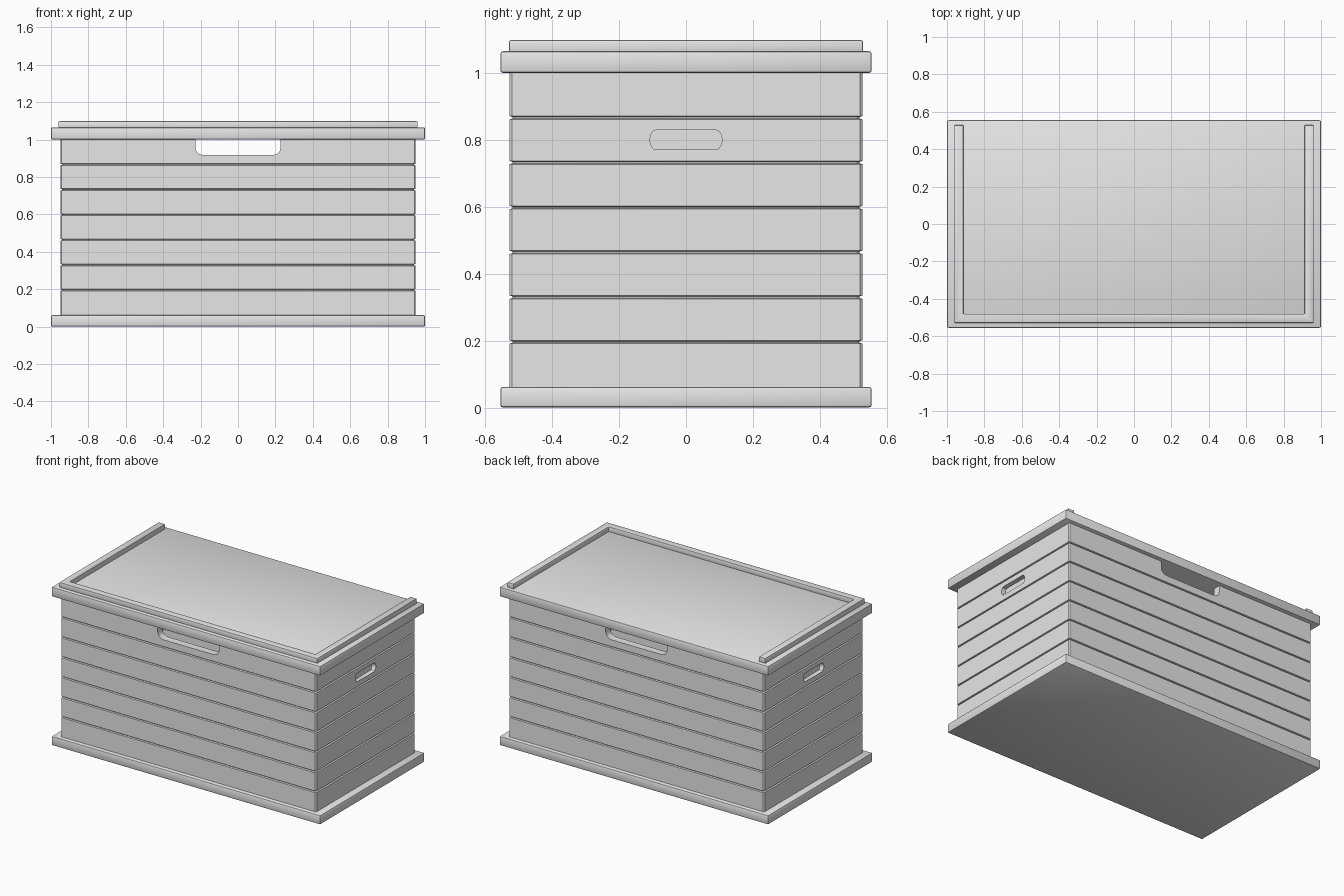
import bpy, bmesh

if "Cube" in bpy.data.objects:
    bpy.data.objects.remove(bpy.data.objects["Cube"])

grey = bpy.data.materials.new("light_grey")
grey.diffuse_color = (0.8, 0.8, 0.8, 1)
grey.use_nodes = True
grey.node_tree.nodes["Principled BSDF"].inputs["Base Color"].default_value = grey.diffuse_color


def make(name, bm):
    bmesh.ops.recalc_face_normals(bm, faces=bm.faces)
    me = bpy.data.meshes.new(name)
    bm.to_mesh(me)
    bm.free()
    ob = bpy.data.objects.new(name, me)
    bpy.context.collection.objects.link(ob)
    me.materials.append(grey)
    return ob


def prism(name, pts, depth):
    """Extrude a closed 3D outline along the depth vector."""
    bm = bmesh.new()
    f = bm.faces.new([bm.verts.new(p) for p in pts])
    r = bmesh.ops.extrude_face_region(bm, geom=[f])
    vs = [g for g in r["geom"] if isinstance(g, bmesh.types.BMVert)]
    bmesh.ops.translate(bm, verts=vs, vec=depth)
    return make(name, bm)


def apply(ob, kind, **settings):
    m = ob.modifiers.new("mod", kind)
    for k, v in settings.items():
        setattr(m, k, v)
    bpy.ops.object.select_all(action='DESELECT')
    bpy.context.view_layer.objects.active = ob
    ob.select_set(True)
    bpy.ops.object.modifier_apply(modifier=m.name)


def slab(name, z0, z1):
    x, y = 1.0, 0.555
    ob = prism(name, [(-x, -y, z0), (x, -y, z0), (x, y, z0), (-x, y, z0)], (0, 0, z1 - z0))
    apply(ob, 'BEVEL', width=0.008, segments=2)
    return ob


# Base plate and lid
slab("base_plate", 0, 0.062)
slab("lid", 1.0, 1.065)

# U-shaped raised rim on the lid, open at the back
X, Y, W = 0.96, 0.529, 0.048
U = [(-X, -Y), (X, -Y), (X, Y), (X - W, Y), (X - W, -Y + W),
     (-X + W, -Y + W), (-X + W, Y), (-X, Y)]
rim = prism("lid_rim", [(x, y, 1.06) for x, y in U], (0, 0, 0.038))
apply(rim, 'BEVEL', width=0.005, segments=2)

# Plank walls: outer profile with grooves, then back down the inside
Z0, Z1, PLANKS, T = 0.06, 1.0, 7, 0.05
step = (Z1 - 0.062) / PLANKS
profile = [(0, Z0)]
for i in range(1, PLANKS):
    z = 0.062 + i * step
    profile += [(0, z - 0.005), (0.009, z - 0.002), (0.009, z + 0.002), (0, z + 0.005)]
profile += [(0, Z1), (T, Z1), (T, Z0)]

bm = bmesh.new()
rings = []
for d, z in profile:
    x, y, c = 0.95 - d, 0.527 - d, 0.007
    ring = [(x - c, -y), (x, -y + c), (x, y - c), (x - c, y),
            (-x + c, y), (-x, y - c), (-x, -y + c), (-x + c, -y)]
    rings.append([bm.verts.new((px, py, z)) for px, py in ring])
for a, b in zip(rings, rings[1:] + rings[:1]):
    for j in range(8):
        k = (j + 1) % 8
        bm.faces.new((a[j], a[k], b[k], b[j]))
walls = make("plank_walls", bm)

# Hand slot through front and back
half = [(0.228, 1.05), (0.228, 0.957), (0.225, 0.942), (0.216, 0.929), (0.202, 0.92), (0.185, 0.917)]
slot = half + [(-x, z) for x, z in reversed(half)]
cutters = [prism("slot_cutter", [(x, -0.8, z) for x, z in slot], (0, 1.6, 0))]

# Recessed handles on both ends
q = [(0.108, 0.004), (0.104, 0.017), (0.098, 0.026), (0.09, 0.029)]
q += [(-y, z) for y, z in reversed(q)]
grip = q + [(-y, -z) for y, z in q]
for s in (-1, 1):
    cutters.append(prism("handle_cutter", [(s * 0.92, y, 0.8 + z) for y, z in grip], (s * 0.1, 0, 0)))

for c in cutters:
    c.hide_render = True
    apply(walls, 'BOOLEAN', operation='DIFFERENCE', solver='EXACT', object=c)
    bpy.data.objects.remove(c)

# Smooth the rounded edges only
for ob in list(bpy.context.scene.objects):
    bpy.ops.object.select_all(action='DESELECT')
    bpy.context.view_layer.objects.active = ob
    ob.select_set(True)
    bpy.ops.object.shade_smooth_by_angle(angle=0.5)
